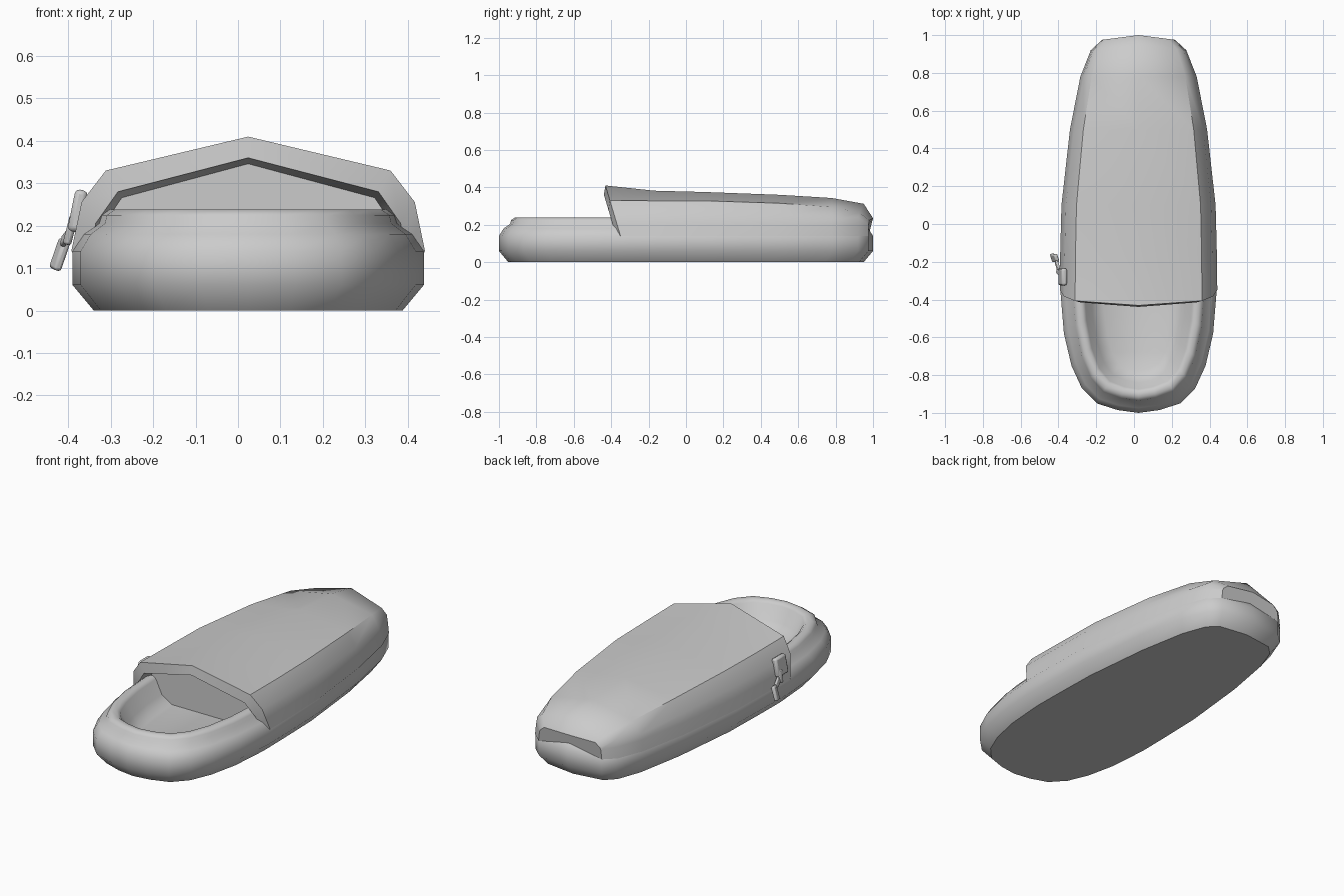
import bpy, bmesh, math
from mathutils import Vector

old = bpy.data.objects.get("Cube")
if old:
    bpy.data.objects.remove(old)

CX = 0.024  # centre line of the bag

fabric = bpy.data.materials.new("grey fabric")
fabric.use_nodes = True
grey = (0.6, 0.6, 0.6, 1)
fabric.diffuse_color = grey
fabric.node_tree.nodes["Principled BSDF"].inputs["Base Color"].default_value = grey


def finish(name, bm, angle=45):
    bmesh.ops.recalc_face_normals(bm, faces=bm.faces)
    mesh = bpy.data.meshes.new(name)
    bm.to_mesh(mesh)
    bm.free()
    obj = bpy.data.objects.new(name, mesh)
    mesh.materials.append(fabric)
    bpy.context.collection.objects.link(obj)
    bpy.ops.object.select_all(action='DESELECT')
    obj.select_set(True)
    bpy.context.view_layer.objects.active = obj
    bpy.ops.object.shade_smooth_by_angle(angle=math.radians(angle))
    return obj


def loft(name, rings, closed, cap_start, cap_end, angle=45):
    """Skin rows of points, with optional end caps."""
    bm = bmesh.new()
    rows = [[bm.verts.new(p) for p in ring] for ring in rings]
    n = len(rows[0])
    for a, b in zip(rows, rows[1:]):
        for i in range(n if closed else n - 1):
            j = (i + 1) % n
            bm.faces.new((a[i], a[j], b[j], b[i]))
    if cap_start:
        bm.faces.new(rows[0])
    if cap_end:
        bm.faces.new(rows[-1])
    return finish(name, bm, angle)


# Padded base: one outline, inset ring by ring up to the rim and into the bowl
side = [(0.11, -0.985), (0.22, -0.95), (0.30, -0.87), (0.355, -0.75),
        (0.395, -0.58), (0.414, -0.35), (0.412, -0.17), (0.405, 0.1),
        (0.36, 0.5), (0.305, 0.78), (0.25, 0.92), (0.19, 0.975)]
outline = ([(0, -1.0)] + side + [(0, 1.0)]
           + [(-x, y) for x, y in reversed(side)])
levels = [(0.05, 0), (0, 0.06), (0, 0.14), (0.025, 0.18), (0.06, 0.205),
          (0.065, 0.225), (0.085, 0.238), (0.11, 0.238), (0.125, 0.225),
          (0.16, 0.15), (0.22, 0.11)]
rings = [[(CX + x * (1 - d / 0.414), y * (1 - d), z) for x, y in outline]
         for d, z in levels]
loft("padded_base", rings, True, True, True)


# Top cover: peaked cross-sections running back from the raised lip
def section(y, h, shoulder, ridge, bulge=0.0):
    h += 0.003
    half = [(h, 0.14), (h * 0.97, min(0.2, shoulder * 0.85)),
            (h * 0.942, shoulder * 0.775 if shoulder > 0.28 else shoulder * 0.9),
            (h * 0.805, shoulder)]
    pts = half + [(0, ridge)] + [(-x, z) for x, z in reversed(half)]
    return [Vector((CX + x, y + bulge * (1 - abs(x) / h), z)) for x, z in pts]


lip = section(0, 0.414, 0.33, 0.41)
for p in lip:
    p.y = -0.35 - (p.z - 0.14) * 0.3
lip_inner = [Vector((CX + (p.x - CX) * 0.915, p.y - 0.008, p.z - 0.05)) for p in lip]
pocket = [Vector((CX + (p.x - CX) * 0.97, -0.34, p.z - 0.014)) for p in lip_inner]
stations = [(-0.17, 0.412, 0.328, 0.382), (0.1, 0.405, 0.328, 0.375),
            (0.5, 0.36, 0.315, 0.36), (0.78, 0.305, 0.295, 0.343),
            (0.92, 0.25, 0.265, 0.312, 0.03), (0.975, 0.19, 0.225, 0.235, 0.025)]
loft("top_cover", [pocket, lip_inner, lip] + [section(*s) for s in stations],
     False, True, True, 40)


# Zip parts: small bevelled plates on the right flank
def plate(name, centre, size, rot):
    bpy.ops.mesh.primitive_cube_add(size=1, location=centre, rotation=rot)
    obj = bpy.context.object
    obj.name = name
    obj.scale = size
    bpy.ops.object.transform_apply(location=False, rotation=False, scale=True)
    obj.data.materials.append(fabric)
    bevel = obj.modifiers.new("bevel", 'BEVEL')
    bevel.width = min(size) * 0.35
    bevel.segments = 2
    bpy.ops.object.shade_smooth_by_angle(angle=math.radians(40))
    return obj


plate("zip_slider", (-0.378, -0.28, 0.235), (0.03, 0.09, 0.1), (0, 0.2, 0))
plate("zip_bridge", (-0.395, -0.255, 0.19), (0.02, 0.03, 0.07), (0.2, 0.25, 0))
plate("zip_link", (-0.405, -0.22, 0.172), (0.014, 0.05, 0.03), (-0.4, 0.3, 0.2))
plate("zip_pull", (-0.42, -0.18, 0.132), (0.02, 0.045, 0.075), (0.15, 0.3, 0.35))
